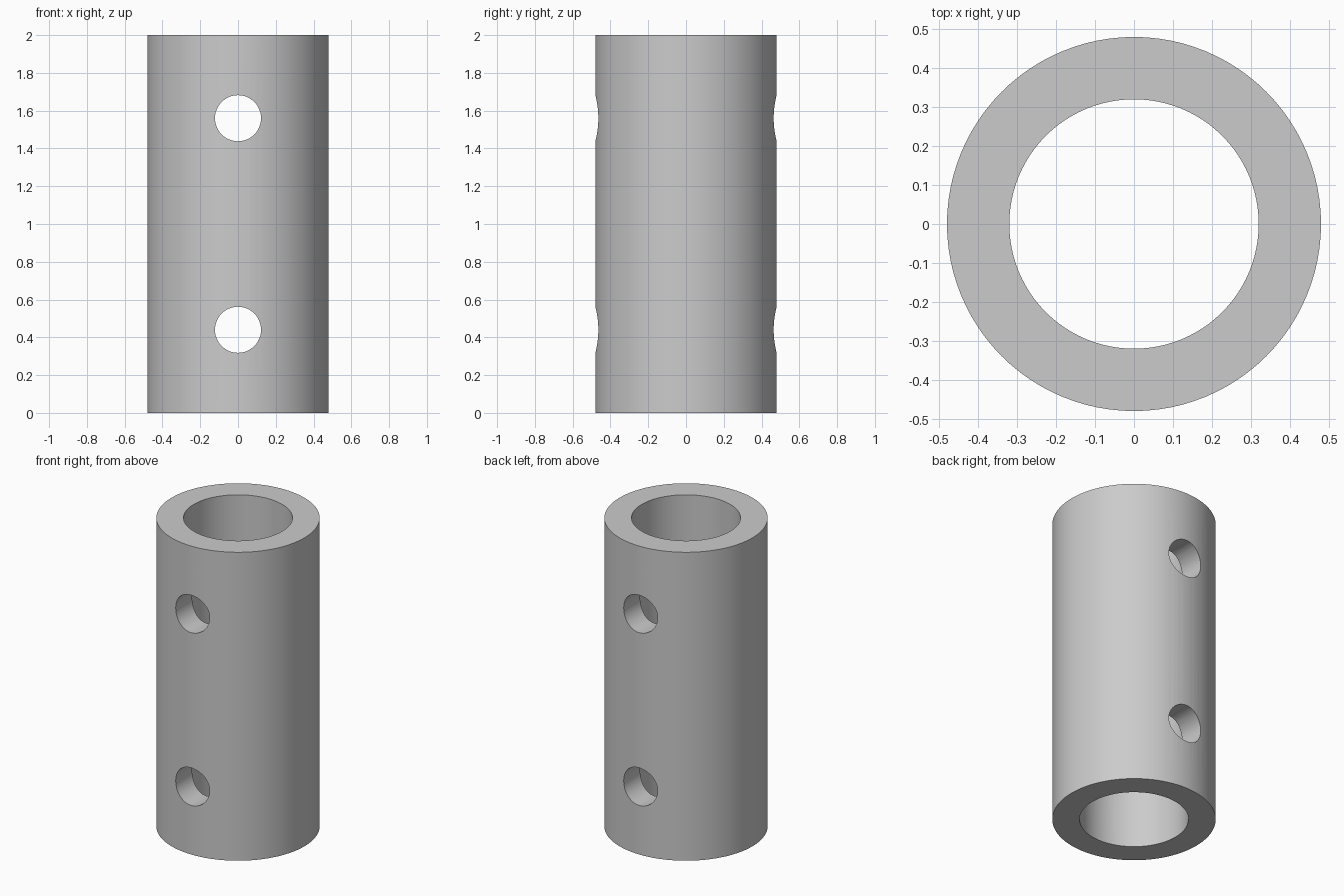
import bpy
import math

OUTER, INNER, HEIGHT = 0.48, 0.32, 2.0
HOLE_RADIUS = 0.122
HOLE_HEIGHTS = (0.44, 1.56)

cube = bpy.data.objects.get("Cube")
if cube:
    bpy.data.objects.remove(cube, do_unlink=True)

# Plain grey finish
grey = bpy.data.materials.new("light grey")
grey.use_nodes = True
colour = (0.6, 0.6, 0.6, 1)
grey.diffuse_color = colour
grey.node_tree.nodes["Principled BSDF"].inputs["Base Color"].default_value = colour


def cylinder(name, radius, depth, z, sides, tilt=0):
    bpy.ops.mesh.primitive_cylinder_add(
        vertices=sides, radius=radius, depth=depth,
        location=(0, 0, z), rotation=(tilt, 0, 0))
    obj = bpy.context.object
    obj.name = name
    obj.data.materials.append(grey)
    return obj


# Solid body, then the bore and the cross holes
tube = cylinder("tube", OUTER, HEIGHT, HEIGHT / 2, 96)
cutters = [cylinder("bore_cutter", INNER, HEIGHT + 1, HEIGHT / 2, 96)]
for i, z in enumerate(HOLE_HEIGHTS):
    cutters.append(cylinder(f"cross_hole_cutter_{i + 1}", HOLE_RADIUS, 2, z, 48, math.pi / 2))

# Cut, apply and discard the cutters
bpy.ops.object.select_all(action="DESELECT")
bpy.context.view_layer.objects.active = tube
tube.select_set(True)
for cutter in cutters:
    cutter.hide_render = True
    cut = tube.modifiers.new(cutter.name, "BOOLEAN")
    cut.operation = "DIFFERENCE"
    cut.solver = "EXACT"
    cut.object = cutter
    bpy.ops.object.modifier_apply(modifier=cut.name)
    bpy.data.objects.remove(cutter, do_unlink=True)

bpy.ops.object.shade_smooth_by_angle(angle=math.radians(30))
